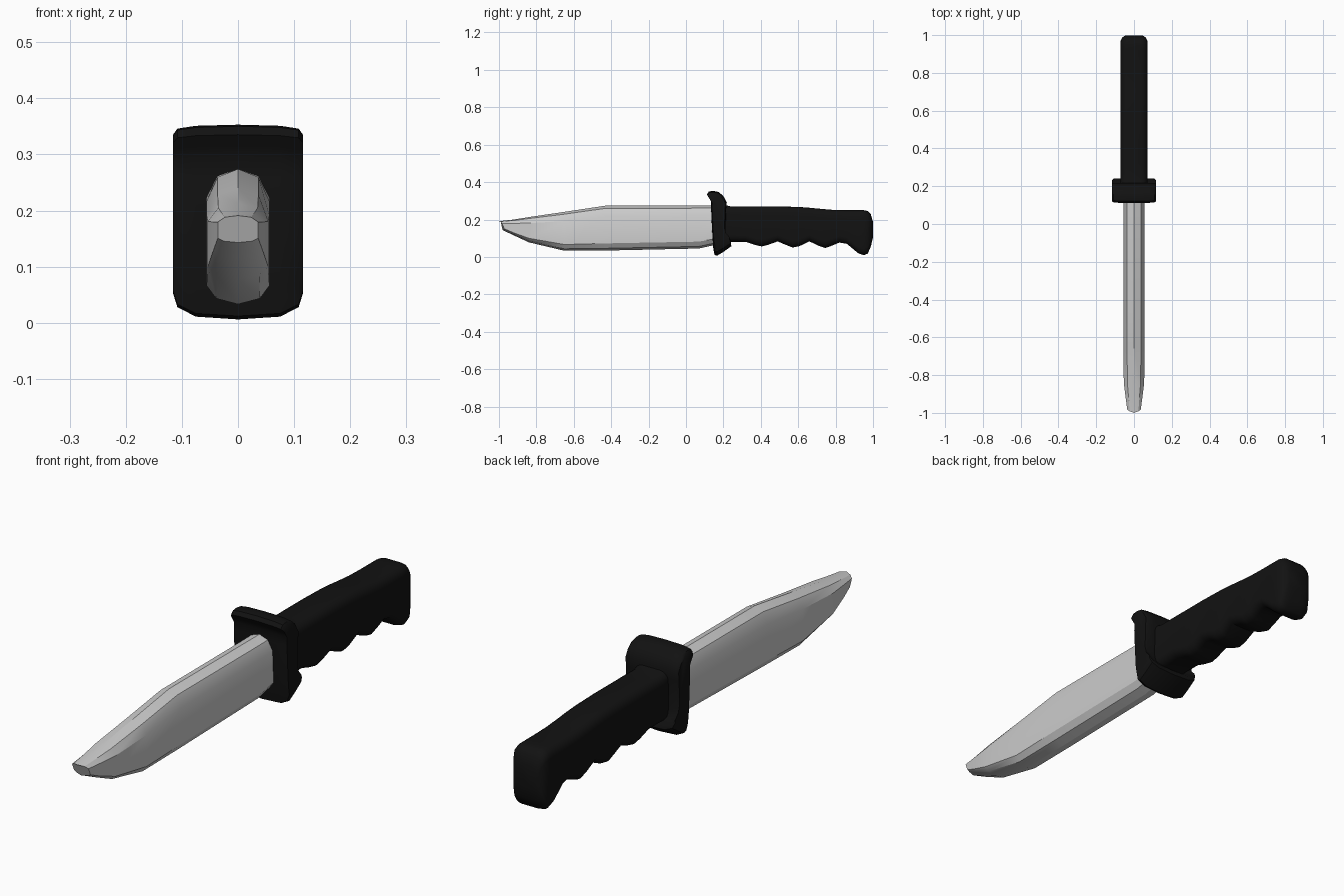
import bpy, bmesh, math

black = bpy.data.materials.new("black_grip")
black.diffuse_color = (0.006, 0.006, 0.006, 1)


def loft(name, rings, material=None, angle=30):
    """Skin a list of equal-length point rings and cap both ends."""
    bm = bmesh.new()
    loops = [[bm.verts.new(p) for p in ring] for ring in rings]
    n = len(loops[0])
    for a, b in zip(loops, loops[1:]):
        for i in range(n):
            j = (i + 1) % n
            bm.faces.new((a[i], a[j], b[j], b[i]))
    bm.faces.new(loops[0])
    bm.faces.new(loops[-1][::-1])
    bmesh.ops.recalc_face_normals(bm, faces=bm.faces)
    mesh = bpy.data.meshes.new(name)
    bm.to_mesh(mesh)
    bm.free()
    obj = bpy.data.objects.new(name, mesh)
    bpy.context.collection.objects.link(obj)
    if material:
        mesh.materials.append(material)
    bpy.ops.object.select_all(action='DESELECT')
    obj.select_set(True)
    bpy.context.view_layer.objects.active = obj
    bpy.ops.object.shade_smooth_by_angle(angle=math.radians(angle))
    return obj


# Blade: faceted half section (width fraction, height fraction), mirrored
half = [(0, 0), (0.7, 0.05), (1, 0.16), (1, 0.76), (0.65, 0.94), (0, 1)]
section = half + [(-x, z) for x, z in half[-2:0:-1]]


def blade_ring(y, bottom, top, width):
    # the section leans forward at the very tip
    lean = 0.02 if y < -0.95 else 0
    return [(x * width, y - lean * (t - 0.5) - 0.012 * (1 - abs(x)) * (y < -0.95),
             bottom + t * (top - bottom)) for x, t in section]


blade = [  # y, bottom, top, half width
    (-0.978, 0.143, 0.191, 0.036), (-0.92, 0.115, 0.200, 0.044),
    (-0.84, 0.078, 0.213, 0.054), (-0.65, 0.033, 0.241, 0.056),
    (-0.43, 0.034, 0.274, 0.056), (0.07, 0.045, 0.274, 0.056),
    (0.16, 0.065, 0.274, 0.056)]
loft("blade", [blade_ring(*s) for s in blade])


# Handle: rounded-rectangle sections following the finger grooves
def rounded_ring(y, bottom, top, width, radius=0.035, steps=4):
    ring = []
    for k, (sx, top_side) in enumerate([(1, 1), (-1, 1), (-1, 0), (1, 0)]):
        cx = sx * (width - radius)
        cz = top - radius if top_side else bottom + radius
        for i in range(steps + 1):
            a = math.pi / 2 * (k + i / steps)
            ring.append((cx + radius * math.cos(a), y, cz + radius * math.sin(a)))
    return ring


handle = [  # y, bottom, top, half width
    (0.18, 0.075, 0.285, 0.072), (0.24, 0.08, 0.27, 0.072), (0.32, 0.08, 0.27, 0.072),
    (0.37, 0.064, 0.27, 0.072), (0.405, 0.056, 0.27, 0.072), (0.44, 0.065, 0.27, 0.072),
    (0.49, 0.083, 0.27, 0.072), (0.53, 0.066, 0.269, 0.072), (0.57, 0.05, 0.268, 0.072),
    (0.605, 0.057, 0.267, 0.072), (0.66, 0.083, 0.263, 0.072), (0.71, 0.059, 0.258, 0.072),
    (0.745, 0.048, 0.255, 0.072), (0.78, 0.06, 0.252, 0.072), (0.82, 0.077, 0.251, 0.072),
    (0.86, 0.07, 0.25, 0.072), (0.89, 0.045, 0.25, 0.072), (0.92, 0.02, 0.25, 0.072),
    (0.95, 0.009, 0.25, 0.072), (0.972, 0.018, 0.245, 0.07), (0.988, 0.055, 0.228, 0.062),
    (0.999, 0.10, 0.19, 0.045)]
loft("handle", [rounded_ring(*s) for s in handle], black, 45)

# Guard: side profile with curled thumb rest, lofted across x
profile = [  # y, z
    (0.112, 0.335), (0.122, 0.35), (0.145, 0.353), (0.175, 0.347), (0.2, 0.325),
    (0.218, 0.29), (0.214, 0.25), (0.211, 0.13), (0.22, 0.095), (0.24, 0.072),
    (0.242, 0.055), (0.20, 0.025), (0.165, 0.004), (0.152, 0.01), (0.145, 0.05),
    (0.139, 0.15), (0.134, 0.26), (0.135, 0.295), (0.124, 0.315)]
H = 0.353
stations = [(0.116, 0.05, 0.335, 0.86), (0.108, 0.024, 0.346, 0.97),
            (0.075, 0.007, 0.351, 1.0), (0, 0.002, 0.353, 1.0)]
stations += [(-x, b, t, s) for x, b, t, s in stations[-2::-1]]
loft("guard", [[(x, 0.175 + (y - 0.175) * s, b + z / H * (t - b)) for y, z in profile]
               for x, b, t, s in stations], black, 40)
